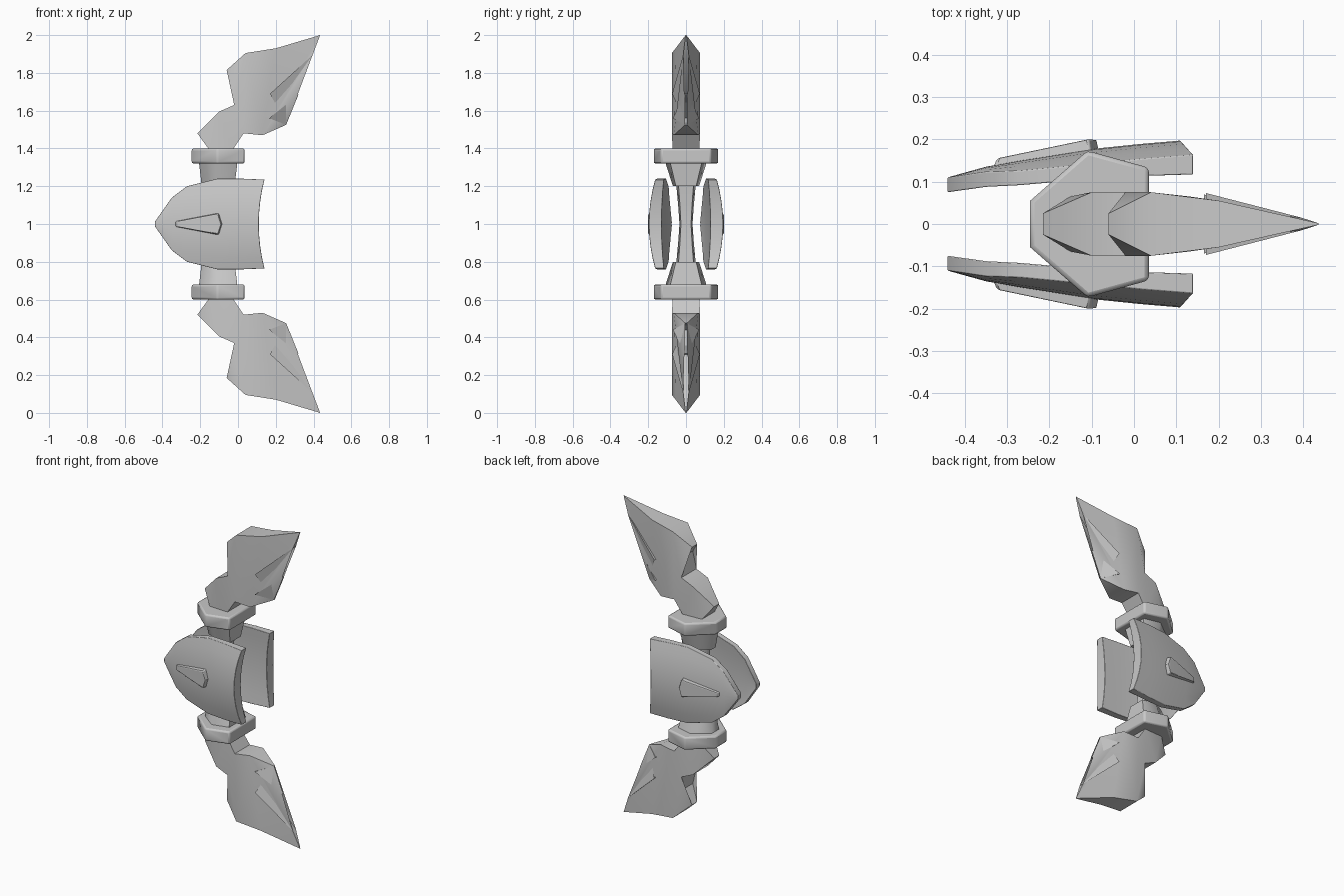
import bpy, bmesh, math
from mathutils import Vector

if "Cube" in bpy.data.objects:
    bpy.data.objects.remove(bpy.data.objects["Cube"], do_unlink=True)

MID = 1.0  # height of the symmetry plane; every origin sits there

grey = bpy.data.materials.new("plain_grey")
grey.use_nodes = True
GREY = (0.58, 0.58, 0.58, 1)
grey.diffuse_color = GREY
bsdf = grey.node_tree.nodes["Principled BSDF"]
bsdf.inputs["Base Color"].default_value = GREY
bsdf.inputs["Roughness"].default_value = 0.7


def finish(name, bm, mirror, angle=40, bevel=0.0):
    """Turn a bmesh into a shaded object mirrored about the given axes."""
    bmesh.ops.recalc_face_normals(bm, faces=bm.faces[:])
    mesh = bpy.data.meshes.new(name)
    bm.to_mesh(mesh)
    bm.free()
    mesh.materials.append(grey)
    ob = bpy.data.objects.new(name, mesh)
    ob.location.z = MID
    bpy.context.collection.objects.link(ob)
    bpy.ops.object.select_all(action='DESELECT')
    ob.select_set(True)
    bpy.context.view_layer.objects.active = ob
    bpy.ops.object.shade_smooth_by_angle(angle=math.radians(angle))
    if bevel:
        mod = ob.modifiers.new("Bevel", 'BEVEL')
        mod.width, mod.segments = bevel, 2
        mod.limit_method, mod.angle_limit = 'ANGLE', math.radians(50)
    mod = ob.modifiers.new("Mirror", 'MIRROR')
    mod.use_axis = [a in mirror for a in "xyz"]
    return ob


# Shared six-sided plan of the grip, centred on its own axis
AXIS = -0.105
HEX = [(-0.14, -0.055), (-0.005, -0.173), (0.14, -0.133),
       (0.14, 0.133), (-0.005, 0.173), (-0.14, 0.055)]


def loft(name, sections, cap_bottom=True, **kw):
    """Stack scaled copies of the plan: (height, x scale, y scale)."""
    bm = bmesh.new()
    rings = [[bm.verts.new((AXIS + x * sx, y * sy, z - MID)) for x, y in HEX]
             for z, sx, sy in sections]
    for a, b in zip(rings, rings[1:]):
        for i in range(len(HEX)):
            j = (i + 1) % len(HEX)
            bm.faces.new((a[i], a[j], b[j], b[i]))
    bm.faces.new(rings[-1])
    if cap_bottom:
        bm.faces.new(rings[0])
    return finish(name, bm, "z", **kw)


# Grip: thin waisted shaft, flared collars and wide guard rings
loft("grip_shaft", [(1.0, 0.32, 0.2), (1.1, 0.34, 0.24), (1.21, 0.4, 0.3)],
     cap_bottom=False, angle=65)
loft("grip_collar", [(1.2, 0.62, 0.4), (1.33, 0.73, 0.64)], angle=65)
loft("guard_ring", [(1.32, 1, 1), (1.4, 1, 1)], angle=65, bevel=0.01)

# Blade limb: outline points (x, z, half thickness), thin at the spikes
BLADE = [(-0.15, 1.39, 0.065), (-0.215, 1.48, 0.025), (-0.10, 1.595, 0.075),
         (-0.02, 1.63, 0.075), (0.005, 1.735, 0.075), (-0.06, 1.815, 0.025),
         (0.04, 1.905, 0.075), (0.20, 1.93, 0.055), (0.435, 2.0, 0.002),
         (0.395, 1.895, 0.015), (0.17, 1.69, 0.073), (0.32, 1.685, 0.004),
         (0.165, 1.56, 0.07), (0.255, 1.525, 0.004), (0.13, 1.47, 0.065),
         (0.03, 1.48, 0.075), (-0.03, 1.39, 0.07)]
bm = bmesh.new()
near = [bm.verts.new((x, 0, z - MID)) for x, z, t in BLADE]
bm.faces.new(near)
bmesh.ops.triangulate(bm, faces=bm.faces[:], ngon_method='BEAUTY')
tris = [[near.index(v) for v in f.verts] for f in bm.faces]
far = []
for v, (x, z, t) in zip(near, BLADE):
    v.co.y = -t
    far.append(bm.verts.new((x, t, z - MID)))
for tri in tris:
    bm.faces.new([far[i] for i in reversed(tri)])
for i in range(len(near)):
    j = (i + 1) % len(near)
    bm.faces.new((near[i], near[j], far[j], far[i]))
finish("blade_limb", bm, "z", angle=45)

# Side shields: curved plates, columns of (x, half height, outer y)
COLUMNS = [(-0.44, 0.012, 0.11), (-0.35, 0.14, 0.135), (-0.27, 0.2, 0.15),
           (-0.11, 0.24, 0.176), (0.02, 0.24, 0.189), (0.14, 0.235, 0.197)]
ROWS = 8
bm = bmesh.new()
grid = []
for x, h, y in COLUMNS:
    col = []
    for r in range(ROWS + 1):
        t = 2 * r / ROWS - 1
        notch = 0.03 * (1 - t * t) * max(0, x) / 0.14   # hollow rear edge
        z = h * t
        col.append(bm.verts.new((x - notch, y - 0.035 * (z / 0.24) ** 2, z)))
    grid.append(col)
for a, b in zip(grid, grid[1:]):
    for r in range(ROWS):
        bm.faces.new((a[r], a[r + 1], b[r + 1], b[r]))
inner = bmesh.ops.extrude_face_region(bm, geom=bm.faces[:])["geom"]
for v in inner:
    if isinstance(v, bmesh.types.BMVert):
        depth = 0.035 + 0.035 * (v.co.x + 0.44) / 0.58
        v.co.y -= depth * (1 - 0.35 * (v.co.z / 0.24) ** 2)
finish("side_shield", bm, "y", angle=45, bevel=0.01)

# Raised tapered studs on the shields
STUD = [(-0.34, 0.015, 0.155), (-0.10, 0.06, 0.2), (-0.08, 0, 0.198),
        (-0.10, -0.06, 0.2), (-0.34, -0.015, 0.155)]
bm = bmesh.new()
centre = Vector((-0.17, 0, 0))
for x, z, y in STUD:
    bm.verts.new((x, y - 0.04, z))
    top = Vector((x, 0, z)).lerp(centre, 0.1)
    bm.verts.new((top.x, y, top.z))
bmesh.ops.convex_hull(bm, input=bm.verts[:])
finish("shield_stud", bm, "y", angle=35, bevel=0.005)
